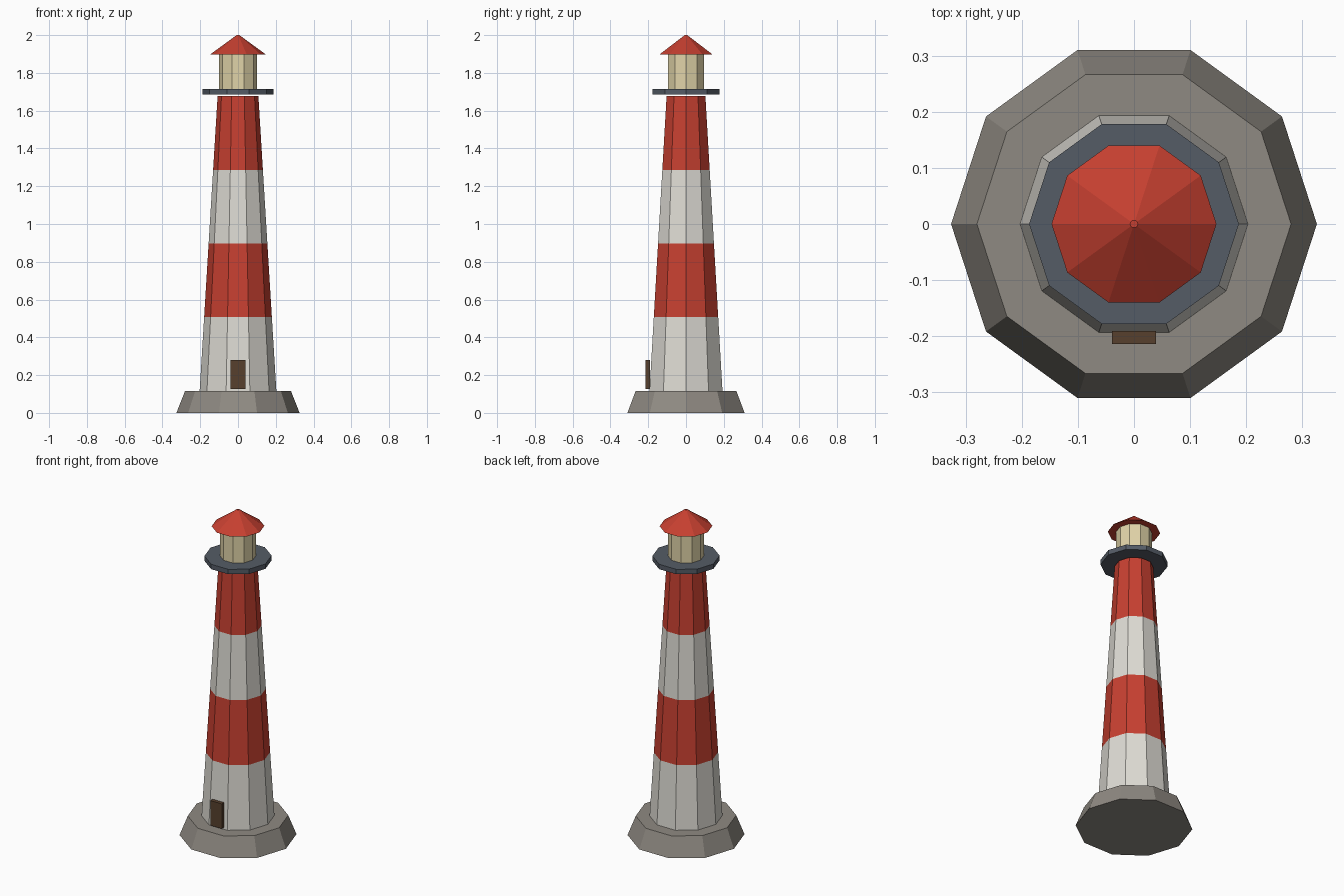
import bpy, bmesh, math

if "Cube" in bpy.data.objects:
    bpy.data.objects.remove(bpy.data.objects["Cube"])

SIDES = 10


def material(name, rgb):
    m = bpy.data.materials.new(name)
    lin = [c / 12.92 if c <= 0.04045 else ((c + 0.055) / 1.055) ** 2.4 for c in rgb]
    m.diffuse_color = (*lin, 1)
    m.use_nodes = True
    m.node_tree.nodes["Principled BSDF"].inputs["Base Color"].default_value = m.diffuse_color
    return m


white = material("white", (0.87, 0.86, 0.83))
red = material("red", (0.78, 0.25, 0.19))
stone = material("stone grey", (0.56, 0.54, 0.51))
slate = material("slate", (0.33, 0.36, 0.40))
glow = material("warm cream", (0.88, 0.83, 0.66))
brown = material("dark brown", (0.34, 0.25, 0.18))


def finish(name, bm, mats):
    bmesh.ops.recalc_face_normals(bm, faces=bm.faces)
    mesh = bpy.data.meshes.new(name)
    bm.to_mesh(mesh)
    bm.free()
    for m in mats:
        mesh.materials.append(m)
    ob = bpy.data.objects.new(name, mesh)
    bpy.context.collection.objects.link(ob)
    return ob


def stack(name, profile, mats):
    """Closed ten-sided solid through (radius, z) rings; materials alternate per band."""
    bm = bmesh.new()
    rings = []
    for r, z in profile:
        angles = [math.tau * i / SIDES for i in range(SIDES)]
        rings.append([bm.verts.new((r * math.cos(a), r * math.sin(a), z)) for a in angles])
    for band, (lo, hi) in enumerate(zip(rings, rings[1:])):
        for i in range(SIDES):
            j = (i + 1) % SIDES
            f = bm.faces.new((lo[i], lo[j], hi[j], hi[i]))
            f.material_index = band % len(mats)
    bm.faces.new(rings[0][::-1])
    top = bm.faces.new(rings[-1])
    top.material_index = (len(rings) - 2) % len(mats)
    return finish(name, bm, mats)


# Sloped stone foundation
stack("base", [(0.326, 0), (0.28, 0.117)], [stone])

# Tapered tower in four equal bands, white and red in turn
bands = [(0.203 - 0.095 * k / 4, 0.117 + 0.39 * k) for k in range(5)]
stack("tower", bands, [white, red])

# Gallery, lantern room and roof
stack("gallery", [(0.187, 1.685), (0.187, 1.715)], [slate])
stack("lantern_room", [(0.1, 1.715), (0.1, 1.9)], [glow])
stack("roof", [(0.147, 1.898), (0.007, 2.0)], [red])

# Door on the front
bm = bmesh.new()
bmesh.ops.create_cube(bm, size=1)
bmesh.ops.scale(bm, vec=(0.078, 0.023, 0.153), verts=bm.verts)
bmesh.ops.translate(bm, vec=(0, -0.202, 0.204), verts=bm.verts)
finish("door", bm, [brown])
